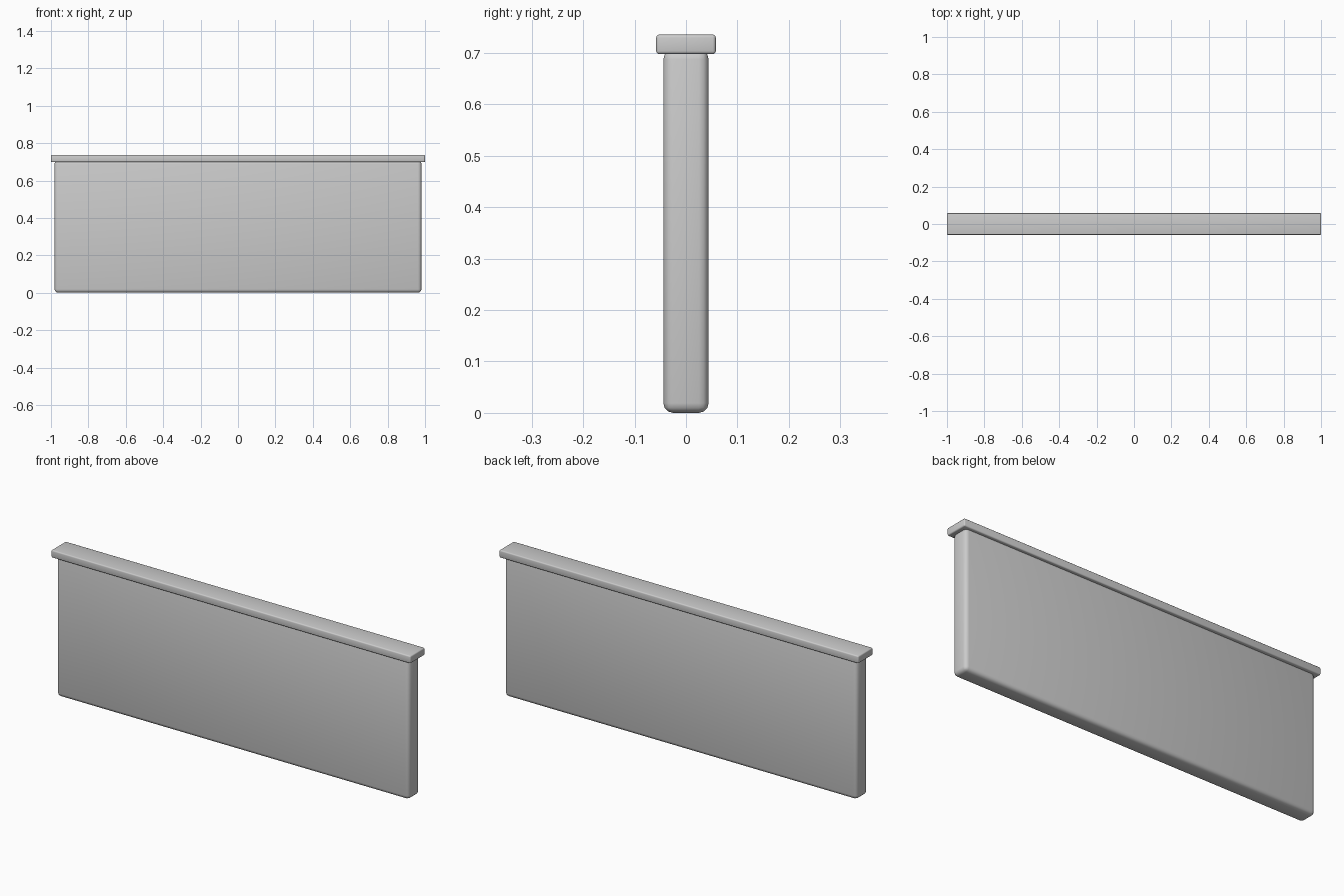
import bpy

if "Cube" in bpy.data.objects:
    bpy.data.objects.remove(bpy.data.objects["Cube"])


def rounded_box(name, size, bottom, bevel, segments):
    """Box standing at height `bottom`, with all edges rounded."""
    bpy.ops.mesh.primitive_cube_add(size=1, location=(0, 0, bottom + size[2] / 2))
    ob = bpy.context.object
    ob.name = name
    ob.scale = size
    bpy.ops.object.transform_apply(location=False, rotation=False, scale=True)
    mod = ob.modifiers.new("rounded_edges", 'BEVEL')
    mod.width = bevel
    mod.segments = segments
    mod.limit_method = 'ANGLE'
    bpy.ops.object.modifier_apply(modifier=mod.name)
    bpy.ops.object.shade_smooth_by_angle()
    return ob


# Upright slab, its rounded top tucked slightly into the cap
rounded_box("wall_panel", (1.962, 0.088, 0.707), 0.0, 0.019, 3)

# Overhanging cap rail along the top
rounded_box("top_cap", (2.0, 0.116, 0.038), 0.698, 0.006, 3)
